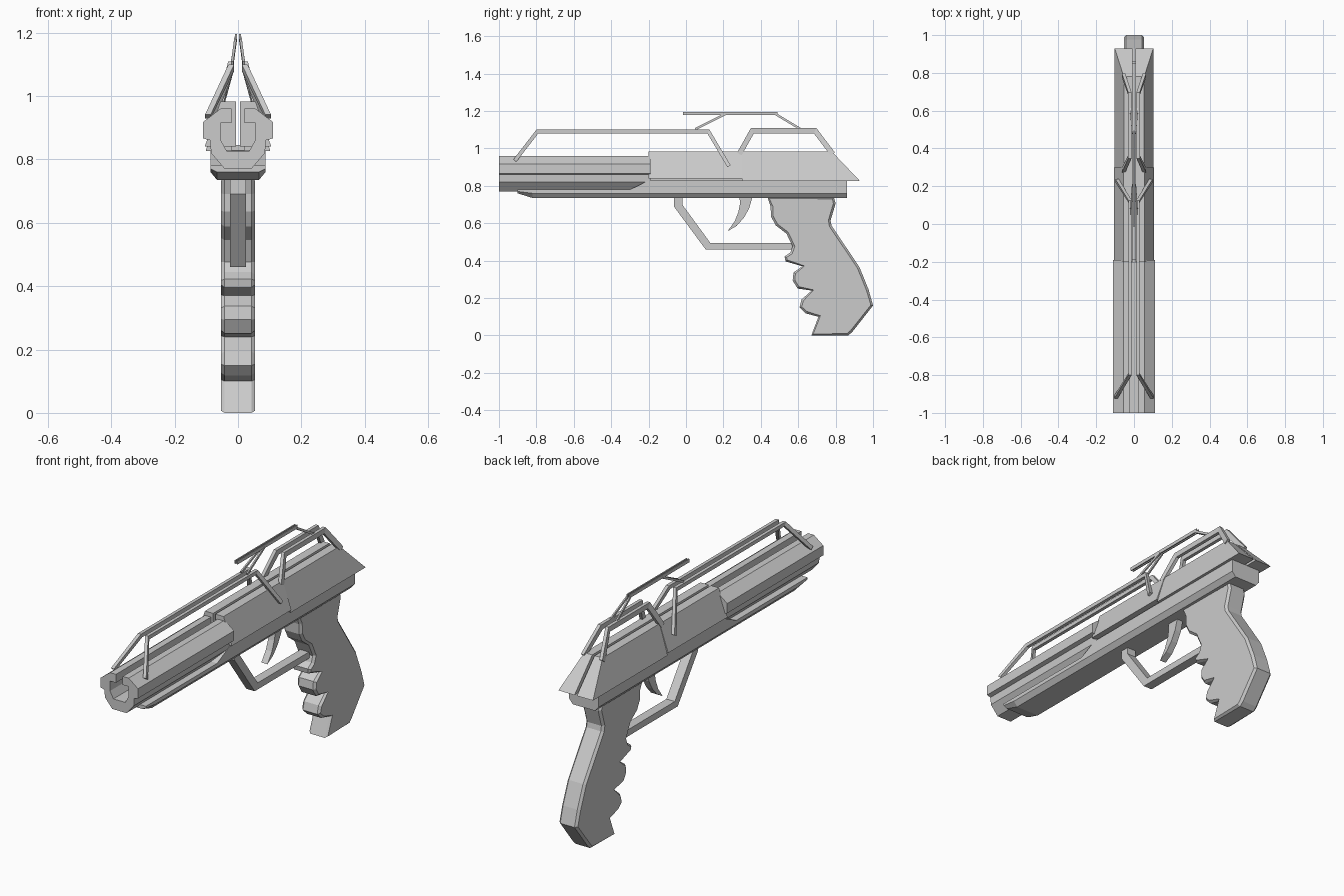
import bpy, bmesh
from mathutils import Vector

if "Cube" in bpy.data.objects:
    bpy.data.objects.remove(bpy.data.objects["Cube"])


def loft(name, rings, mirror=False, inset=0):
    """Join closed rings of equal length into a capped solid."""
    bm = bmesh.new()
    vs = [[bm.verts.new(p) for p in r] for r in rings]
    n = len(rings[0])
    for a, b in zip(vs, vs[1:]):
        for i in range(n):
            j = (i + 1) % n
            bm.faces.new((a[i], a[j], b[j], b[i]))
    caps = [bm.faces.new(vs[0][::-1]), bm.faces.new(vs[-1])]
    bmesh.ops.recalc_face_normals(bm, faces=bm.faces[:])
    if inset:
        for c in caps:
            bmesh.ops.inset_region(bm, faces=[c], thickness=inset, depth=inset, use_even_offset=False)
    me = bpy.data.meshes.new(name)
    bm.to_mesh(me)
    bm.free()
    ob = bpy.data.objects.new(name, me)
    bpy.context.collection.objects.link(ob)
    if mirror:
        m = ob.modifiers.new("mirror", 'MIRROR')
        m.use_clip = True
    return ob


def side_plate(name, pts, half, inset=0):
    """Side profile (y, z) extruded across x."""
    return loft(name, [[(s * half, y, z) for y, z in pts] for s in (-1, 1)], inset=inset)


def rail(name, path, hx, h):
    """Mitred rectangular bar along a 3D path, mirrored in x."""
    path = [Vector(p) for p in path]
    normals = []
    for a, b in zip(path, path[1:]):
        d = Vector((b.y - a.y, b.z - a.z)).normalized()
        normals.append(Vector((-d.y, d.x)))
    rings = []
    for i, p in enumerate(path):
        n0, n1 = normals[max(i - 1, 0)], normals[min(i, len(normals) - 1)]
        m = (n0 + n1).normalized()
        m *= h / m.dot(n0)
        rings.append([(p.x + sx * hx, p.y + sz * m.x, p.z + sz * m.y)
                      for sx, sz in ((-1, -1), (1, -1), (1, 1), (-1, 1))])
    return loft(name, rings, mirror=True)


# Barrel: faceted shell, open along the top
shell = [(.02, .96), (.055, .96), (.11, .918), (.11, .866), (.088, .86), (.085, .82),
         (.042, .77), (-.042, .77), (-.085, .82), (-.088, .86), (-.11, .866), (-.11, .918),
         (-.055, .96), (-.02, .96), (-.02, .915), (-.055, .915), (-.055, .862), (-.035, .825),
         (.035, .825), (.055, .862), (.055, .915), (.02, .915)]
loft("barrel", [[(x, y, z) for x, z in shell] for y in (-1, -.19)])

# Slide: two sloped halves with a slit, rear part raked back
front = [(.007, .983), (.055, .983), (.105, .84), (.007, .84)]
loft("slide_front", [[(x, y, z) for x, z in front] for y in (-.2, .3)], mirror=True)
rear = [(.007, .983), (.054, .983), (.102, .826), (.007, .826)]
loft("slide_rear", [[(x, .3, z) for x, z in rear],
                    [(x, .78 if z > .9 else .93, z) for x, z in rear]], mirror=True)
side_plate("slide_floor", [(-.19, .8), (-.19, .845), (.85, .845), (.85, .8)], .02)

# Frame: chamfered underside, stepped up behind the barrel
rings = []
for y, top, mid, bottom in ((-.9, .78, .77, .76), (-.82, .78, .76, .735), (-.3, .78, .76, .735),
                            (-.2, .828, .76, .735), (.86, .828, .76, .735)):
    rings.append([(-.087, y, top), (-.087, y, mid), (-.066, y, bottom),
                  (.066, y, bottom), (.087, y, mid), (.087, y, top)])
loft("frame", rings)

# Trigger guard and trigger
side_plate("trigger_guard", [(-.065, .74), (-.065, .69), (.105, .46), (.57, .46), (.57, .495),
                             (.13, .495), (-.02, .7), (-.02, .74)], .025)
side_plate("trigger", [(.287, .74), (.355, .74), (.338, .68), (.31, .63), (.27, .585), (.222, .557),
                       (.26, .61), (.28, .66), (.288, .70)], .018)

# Grip with finger grooves
grip = [(.435, .74), (.452, .69), (.455, .635), (.48, .588), (.537, .545), (.57, .476), (.558, .444),
        (.527, .422), (.532, .396), (.622, .37), (.575, .337), (.57, .294), (.597, .251), (.672, .24),
        (.618, .193), (.607, .15), (.64, .118), (.708, .10), (.67, 0), (.868, 0), (.89, .02),
        (1, .16), (.976, .246), (.928, .364), (.778, .588), (.773, .615), (.80, .706), (.79, .74)]
side_plate("grip", grip, .042, inset=.012)

# Sight rails above barrel and slide
rail("front_rail", [(.095, -.915, .935), (.021, -.795, 1.09), (.021, .12, 1.09), (.09, .23, .905)],
     .009, .01)
rail("rear_rail", [(.055, .285, .97), (.022, .355, 1.095), (.022, .69, 1.095), (.055, .785, .97)],
     .009, .014)
rail("top_sight_bar", [(.006, -.015, 1.187), (.006, .49, 1.187)], .003, .009)
rail("top_sight_front_leg", [(.018, .05, 1.103), (.007, .21, 1.183)], .004, .006)
rail("top_sight_rear_leg", [(.007, .48, 1.183), (.018, .61, 1.105)], .004, .006)
